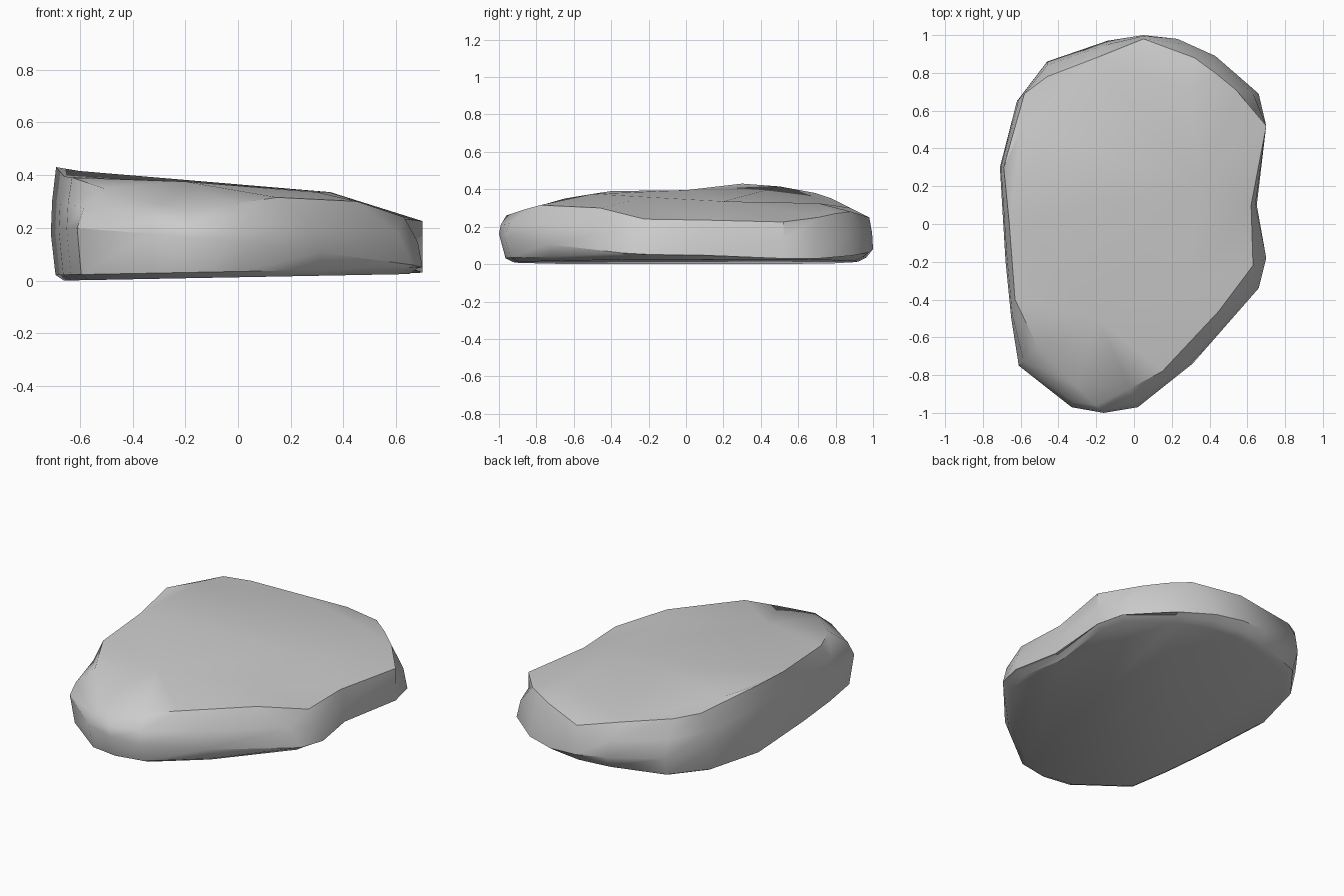
import bpy, bmesh
from mathutils import Vector
from mathutils.geometry import delaunay_2d_cdt

if "Cube" in bpy.data.objects:
    bpy.data.objects.remove(bpy.data.objects["Cube"])

# Widest outline of the stone, seen from above
belly = [(.70, .52), (.66, .69), (.43, .89), (.23, .98), (.05, 1.0), (-.14, .97),
         (-.46, .86), (-.62, .65), (-.71, .30), (-.68, -.2), (-.65, -.5), (-.61, -.75),
         (-.33, -.97), (-.16, -1.0), (.02, -.97), (.31, -.74), (.66, -.34), (.70, -.18),
         (.65, .10)]
# Matching rim of the sloping top
rim = [(.70, .52, .225), (.54, .71, .25), (.43, .80, .27), (.32, .88, .28), (.05, .98, .25),
       (-.20, .88, .30), (-.46, .78, .35), (-.58, .69, .38), (-.69, .30, .43), (-.66, 0, .395),
       (-.63, -.4, .39), (-.51, -.65, .35), (-.30, -.86, .29), (-.20, -.96, .26),
       (-.02, -.87, .29), (.15, -.78, .315), (.45, -.46, .30), (.63, -.22, .24), (.62, .10, .235)]
# Gentle crest points inside the top
crest = [(-.20, -.5, .375), (.30, -.3, .335), (.35, .2, .335), (.30, .71, .325), (-.60, .5, .415)]

n = len(belly)
bm = bmesh.new()


def base_z(x):
    return .012 + .0188 * x


def ring(points):
    return [bm.verts.new(p) for p in points]


mid = [Vector((x, y, .115 - .10 * x - .03 * y)) for x, y in belly]
top = [Vector(p) for p in rim]
shoulder = []
for m, t in zip(mid, top):
    s = m.lerp(t, .5)
    s.xy = m.xy.lerp(t.xy, .25)
    shoulder.append(s)

# Rounded side wall, from base to rim
rings = [ring([(x * .93, y * .92, base_z(x * .93)) for x, y in belly]),
         ring([(x * .975, y * .965, base_z(x) + .022) for x, y in belly]),
         ring(mid), ring(shoulder), ring(top)]
for a, b in zip(rings, rings[1:]):
    for i in range(n):
        j = (i + 1) % n
        bm.faces.new((a[i], a[j], b[j], b[i]))

# Flat underside
bm.faces.new(rings[0][::-1])

# Faceted top through the crest points
verts = rings[-1] + ring(crest)
edges = [(i, (i + 1) % n) for i in range(n)]
faces = delaunay_2d_cdt([v.co.xy for v in verts], edges, [], 1, 1e-5)[2]
for f in faces:
    bm.faces.new([verts[i] for i in f])

bmesh.ops.recalc_face_normals(bm, faces=bm.faces)

# Rest on the ground
low = min(v.co.z for v in bm.verts)
bmesh.ops.translate(bm, verts=bm.verts, vec=(0, 0, -low))

mesh = bpy.data.meshes.new("flat_rock")
bm.to_mesh(mesh)
bm.free()
rock = bpy.data.objects.new("flat_rock", mesh)
bpy.context.collection.objects.link(rock)
bpy.context.view_layer.objects.active = rock
rock.select_set(True)
bpy.ops.object.shade_smooth_by_angle(angle=.6)
